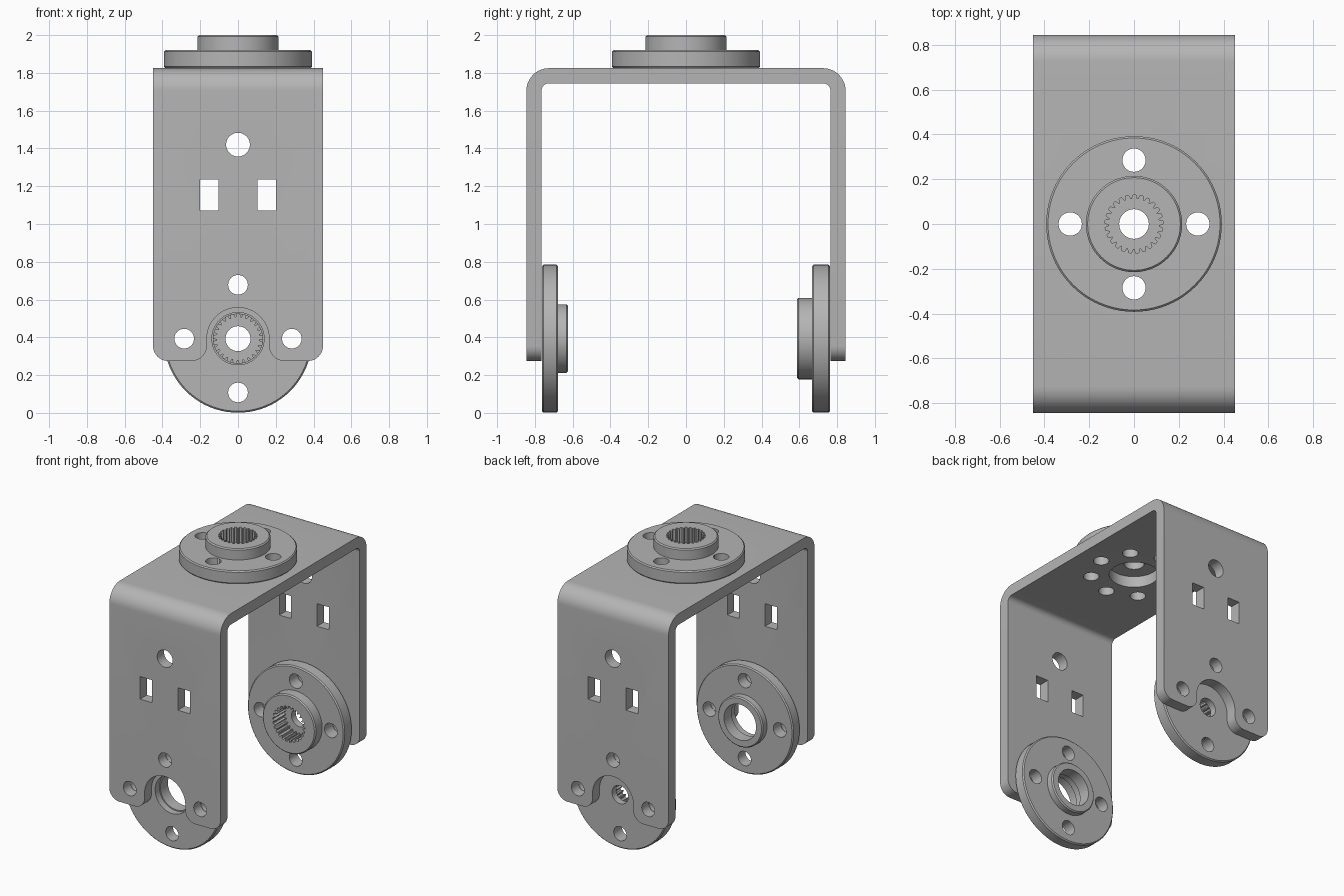
import bpy, bmesh, math
from mathutils import Matrix, Vector

if "Cube" in bpy.data.objects:
    bpy.data.objects.remove(bpy.data.objects["Cube"], do_unlink=True)

grey = bpy.data.materials.new("plain grey")
grey.use_nodes = True
grey.diffuse_color = (0.46, 0.46, 0.46, 1)
grey.node_tree.nodes["Principled BSDF"].inputs["Base Color"].default_value = grey.diffuse_color

# Main dimensions
HALF_W, HALF_D, THICK, TOP, BOTTOM = 0.45, 0.845, 0.08, 1.825, 0.275
AXIS_Z, FLANGE_R, BOLT_R, BOLT = 0.393, 0.392, 0.285, 0.052
NOTCH_R, CORNER, BORE = 0.165, 0.08, 0.066
PIVOT = Vector((0, AXIS_Z))


def arc(cx, cy, r, start, end, n=12):
    angles = [math.radians(start + (end - start) * i / n) for i in range(n + 1)]
    return [(cx + r * math.cos(a), cy + r * math.sin(a)) for a in angles]


def circle(cx, cy, r, n=40):
    return arc(cx, cy, r, 0, 360, n)[:-1]


def rectangle(cx, cy, w, h):
    return [(cx + sx * w / 2, cy + sy * h / 2)
            for sx, sy in ((-1, -1), (1, -1), (1, 1), (-1, 1))]


def make(name, bm):
    bmesh.ops.recalc_face_normals(bm, faces=bm.faces)
    mesh = bpy.data.meshes.new(name)
    bm.to_mesh(mesh)
    bm.free()
    obj = bpy.data.objects.new(name, mesh)
    bpy.context.collection.objects.link(obj)
    mesh.materials.append(grey)
    return obj


def prisms(name, shapes):
    """Each shape is (outline, height, matrix), extruded along local z."""
    bm = bmesh.new()
    for outline, height, matrix in shapes:
        low = [bm.verts.new(matrix @ Vector((x, y, 0))) for x, y in outline]
        high = [bm.verts.new(matrix @ Vector((x, y, height))) for x, y in outline]
        bm.faces.new(low[::-1])
        bm.faces.new(high)
        n = len(low)
        for i in range(n):
            j = (i + 1) % n
            bm.faces.new((low[i], low[j], high[j], high[i]))
    return make(name, bm)


def lathe(name, profile, n=80):
    """Closed (radius, height) profile turned about z."""
    bm = bmesh.new()
    rings = [[bm.verts.new((r * math.cos(math.tau * i / n), r * math.sin(math.tau * i / n), z))
              for r, z in profile] for i in range(n)]
    m = len(profile)
    for i in range(n):
        a, b = rings[i], rings[(i + 1) % n]
        for k in range(m):
            bm.faces.new((a[k], b[k], b[(k + 1) % m], a[(k + 1) % m]))
    return make(name, bm)


def boolean(obj, cutter, operation):
    cutter.hide_render = True
    mod = obj.modifiers.new("cut", "BOOLEAN")
    mod.object, mod.operation, mod.solver = cutter, operation, "EXACT"
    bpy.context.view_layer.objects.active = obj
    bpy.ops.object.modifier_apply(modifier=mod.name)
    bpy.data.objects.remove(cutter, do_unlink=True)


def smooth(obj):
    bpy.ops.object.select_all(action="DESELECT")
    obj.select_set(True)
    bpy.context.view_layer.objects.active = obj
    bpy.ops.object.shade_smooth_by_angle(angle=math.radians(25))


def bolt_circle(count):
    angles = [math.tau * i / count for i in range(count)]
    return [(BOLT_R * math.cos(a), BOLT_R * math.sin(a)) for a in angles]


# Bent strip: half of the U section, mirrored in y
bend = 0.12
cy, cz = HALF_D - bend, TOP - bend
outer = [(HALF_D, 0.2)] + arc(cy, cz, bend, 0, 90)
inner = [(HALF_D - THICK, 0.2)] + arc(cy, cz, bend - THICK, 0, 90)
flip = lambda pts: [(-y, z) for y, z in reversed(pts)]
section = outer + flip(outer) + [(-y, z) for y, z in inner] + inner[::-1]
along_x = Matrix(((0, 0, 1, -0.5), (1, 0, 0, 0), (0, 1, 0, 0), (0, 0, 0, 1)))
bracket = prisms("bracket", [(section, 1, along_x)])

# Leg outline with rounded corners and a notch around the pivot
through_y = Matrix.Translation((0, 1, 0)) @ Matrix.Rotation(math.pi / 2, 4, "X")
low = BOTTOM + CORNER
side = HALF_W - CORNER
lip = NOTCH_R + CORNER
outline = (arc(side, low, CORNER, -90, 0) + [(HALF_W, 2), (-HALF_W, 2)]
           + arc(-side, low, CORNER, 180, 270) + arc(-lip, low, CORNER, 270, 360)
           + arc(0, PIVOT.y, NOTCH_R, 180, 0, 32) + arc(lip, low, CORNER, 180, 270))
boolean(bracket, prisms("leg_outline", [(outline, 2, through_y)]), "INTERSECT")

# Openings through the legs and the top plate
holes = [circle(0, 1.42, 0.063)]
holes += [circle(x, AXIS_Z + z, BOLT) for x, z in bolt_circle(4)[:3]]
holes += [rectangle(s * 0.153, 1.153, 0.097, 0.165) for s in (-1, 1)]
cuts = [(h, 2, through_y) for h in holes]
plate_level = Matrix.Translation((0, 0, TOP - 0.15))
top_holes = [circle(0, 0, NOTCH_R)] + [circle(x, y, BOLT) for x, y in bolt_circle(8)]
cuts += [(h, 0.3, plate_level) for h in top_holes]
boolean(bracket, prisms("bracket_holes", cuts), "DIFFERENCE")
smooth(bracket)


def flanged_hub(name, hub_r, flange_h, total_h, bore_profile):
    c = 0.008
    profile = [(FLANGE_R - c, 0), (FLANGE_R, c), (FLANGE_R, flange_h - c),
               (FLANGE_R - c, flange_h), (hub_r, flange_h), (hub_r, total_h - c),
               (hub_r - c, total_h)] + bore_profile
    hub = lathe(name, profile)
    below = Matrix.Translation((0, 0, -0.1))
    bolts = [(circle(x, y, BOLT), 0.4, below) for x, y in bolt_circle(4)]
    boolean(hub, prisms("bolt_holes", bolts), "DIFFERENCE")
    return hub


def splined_horn(name):
    total = 2 - TOP
    horn = flanged_hub(name, 0.215, 0.095, total, [(BORE, total), (BORE, 0)])
    # Toothed socket
    teeth, root, tip = 25, 0.13, 0.112
    gear = []
    for i in range(teeth):
        for step, r in ((0, root), (0.4, root), (0.6, tip), (0.8, tip)):
            a = math.tau * (i + step) / teeth
            gear.append((r * math.cos(a), r * math.sin(a)))
    boolean(horn, prisms("socket", [(gear, 0.3, Matrix.Translation((0, 0, 0.05)))]), "DIFFERENCE")
    smooth(horn)
    return horn


# Drive horns on the top plate and inside the back leg
top_horn = splined_horn("top_horn")
top_horn.location = (0, 0, TOP)
back_horn = splined_horn("back_horn")
back_horn.location = (0, HALF_D - THICK - 0.003, AXIS_Z)
back_horn.rotation_euler.x = math.pi / 2

# Plain idler ring inside the front leg, with a stepped bore
idler = flanged_hub("front_idler", 0.182, 0.085, 0.137,
                    [(0.13, 0.137), (0.13, 0.05), (0.138, 0.05), (0.138, 0)])
idler.location = (0, -HALF_D + THICK + 0.003, AXIS_Z)
idler.rotation_euler.x = -math.pi / 2
smooth(idler)
